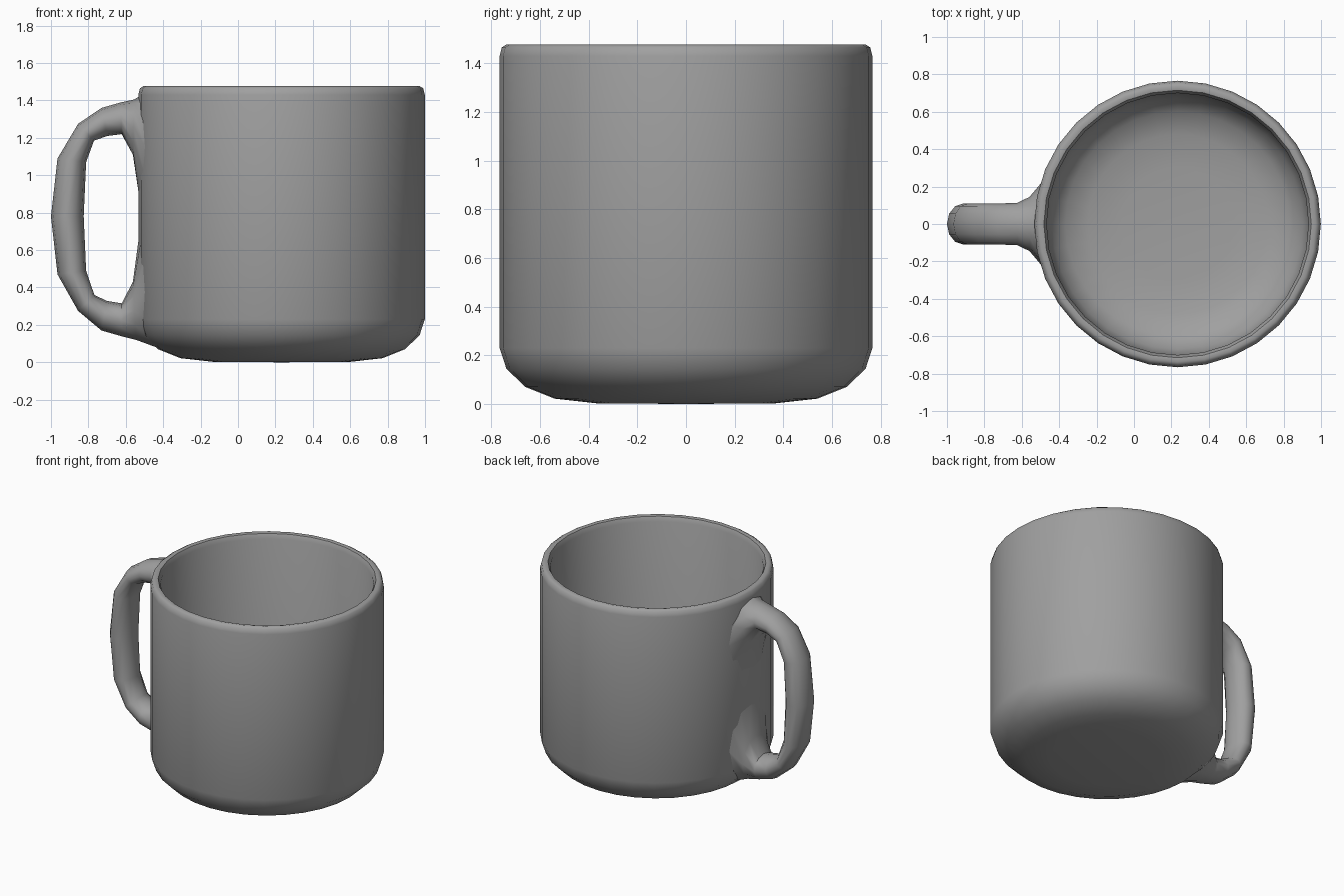
import bpy, bmesh, math

if "Cube" in bpy.data.objects:
    bpy.data.objects.remove(bpy.data.objects["Cube"])

CX = 0.233   # axis of the cup

mat = bpy.data.materials.new("grey glaze")
mat.use_nodes = True
GREY = (0.35, 0.35, 0.35, 1)
mat.diffuse_color = GREY
mat.node_tree.nodes["Principled BSDF"].inputs["Base Color"].default_value = GREY


def finish(bm, name, angle):
    bmesh.ops.remove_doubles(bm, verts=bm.verts, dist=1e-4)
    bmesh.ops.recalc_face_normals(bm, faces=bm.faces)
    mesh = bpy.data.meshes.new(name)
    bm.to_mesh(mesh)
    bm.free()
    mesh.materials.append(mat)
    obj = bpy.data.objects.new(name, mesh)
    bpy.context.collection.objects.link(obj)
    bpy.ops.object.select_all(action='DESELECT')
    obj.select_set(True)
    bpy.context.view_layer.objects.active = obj
    bpy.ops.object.shade_smooth_by_angle(angle=math.radians(angle))
    return obj


# Cup body: lathed outer wall, rounded rim and inner wall
outer = [(0, 0), (0.37, 0.003), (0.54, 0.022), (0.66, 0.07), (0.738, 0.145),
         (0.766, 0.23), (0.766, 1.43), (0.757, 1.465), (0.738, 1.477)]
inner = [(0.715, 1.472), (0.70, 1.44), (0.70, 0.30), (0.67, 0.2),
         (0.60, 0.13), (0.48, 0.09), (0.3, 0.075), (0, 0.07)]
bm = bmesh.new()
vs = [bm.verts.new((CX + r, 0, z)) for r, z in outer + inner]
edges = [bm.edges.new(pair) for pair in zip(vs, vs[1:])]
bmesh.ops.spin(bm, geom=vs + edges, cent=(CX, 0, 0), axis=(0, 0, 1),
               angle=math.tau, steps=32)
finish(bm, "cup_body", 50)


def wall_radius(z):
    for (r0, z0), (r1, z1) in zip(outer, outer[1:]):
        if z0 <= z <= z1:
            return r0 + (r1 - r0) * (z - z0) / (z1 - z0)
    return outer[-1][0]


# Handle: oval rings given by outer point, inner point and half width
SIDES = 12
rings = [((-0.53, 1.425), (-0.53, 0.85), 0.23),
         ((-0.555, 1.405), (-0.562, 1.11), 0.145),
         ((-0.625, 1.39), (-0.622, 1.22), 0.113),
         ((-0.73, 1.36), (-0.70, 1.21), 0.11),
         ((-0.855, 1.275), (-0.77, 1.185), 0.11),
         ((-0.965, 1.09), (-0.812, 1.07), 0.11),
         ((-1.0, 0.78), (-0.825, 0.78), 0.11),
         ((-0.965, 0.47), (-0.812, 0.49), 0.11),
         ((-0.855, 0.275), (-0.768, 0.36), 0.11),
         ((-0.73, 0.17), (-0.70, 0.328), 0.11),
         ((-0.625, 0.14), (-0.622, 0.315), 0.113),
         ((-0.545, 0.12), (-0.562, 0.43), 0.145),
         ((-0.53, 0.075), (-0.53, 0.72), 0.23)]
bm = bmesh.new()
loops = []
for n, (o, i, width) in enumerate(rings):
    loop = []
    for k in range(SIDES):
        a = math.tau * k / SIDES
        c = math.cos(a)
        x = (o[0] + i[0]) / 2 + c * (o[0] - i[0]) / 2
        z = (o[1] + i[1]) / 2 + c * (o[1] - i[1]) / 2
        y = width * math.sin(a)
        if n in (0, len(rings) - 1):   # end rings sit just inside the wall
            x = CX - math.sqrt((wall_radius(z) - 0.01) ** 2 - y * y)
        loop.append(bm.verts.new((x, y, z)))
    loops.append(loop)
for a, b in zip(loops, loops[1:]):
    for k in range(SIDES):
        m = (k + 1) % SIDES
        bm.faces.new((a[k], a[m], b[m], b[k]))
bm.faces.new(loops[0])
bm.faces.new(loops[-1])
finish(bm, "handle", 60)
